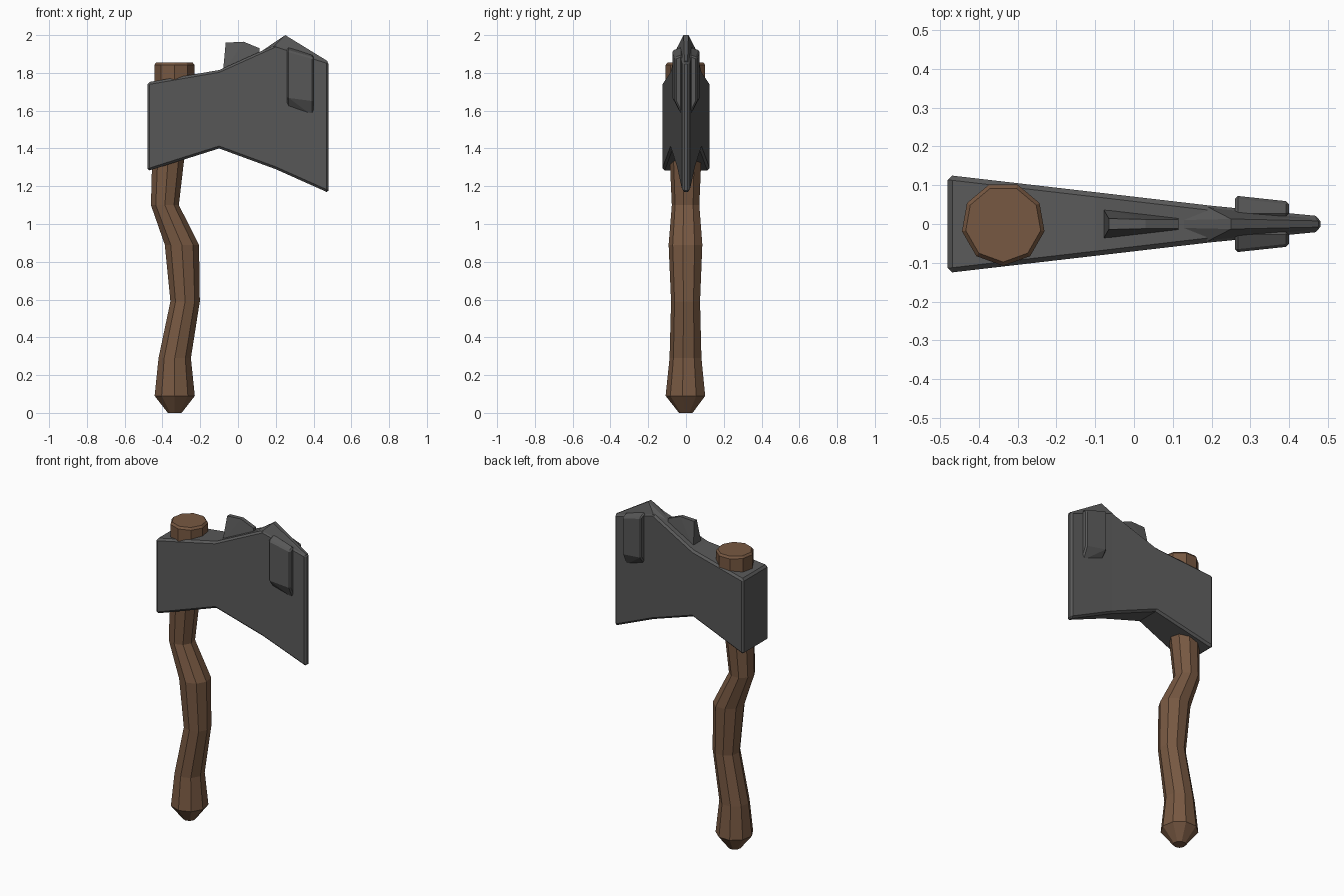
import bpy, bmesh, math

if "Cube" in bpy.data.objects:
    bpy.data.objects.remove(bpy.data.objects["Cube"])


def material(name, rgb):
    m = bpy.data.materials.new(name)
    m.diffuse_color = (*rgb, 1)
    m.use_nodes = True
    m.node_tree.nodes["Principled BSDF"].inputs["Base Color"].default_value = m.diffuse_color
    return m


STEEL = material("dark steel", (0.10, 0.10, 0.10))
WOOD = material("brown wood", (0.185, 0.098, 0.054))


def finish(bm, name, mat, bevel=0):
    bmesh.ops.recalc_face_normals(bm, faces=bm.faces)
    me = bpy.data.meshes.new(name)
    bm.to_mesh(me)
    bm.free()
    ob = bpy.data.objects.new(name, me)
    bpy.context.collection.objects.link(ob)
    me.materials.append(mat)
    if bevel:
        mod = ob.modifiers.new("bevel", 'BEVEL')
        mod.width = bevel
        mod.segments = 1
        mod.limit_method = 'ANGLE'
        mod.angle_limit = math.radians(40)
    return ob


def loft(name, rings, mat, bevel=0):
    bm = bmesh.new()
    loops = [[bm.verts.new(p) for p in r] for r in rings]
    for a, b in zip(loops, loops[1:]):
        n = len(a)
        for i in range(n):
            bm.faces.new((a[i], a[(i + 1) % n], b[(i + 1) % n], b[i]))
    bm.faces.new(loops[0])
    bm.faces.new(loops[-1])
    return finish(bm, name, mat, bevel)


def hull(name, pts, mat, bevel=0):
    bm = bmesh.new()
    for p in pts:
        bm.verts.new(p)
    res = bmesh.ops.convex_hull(bm, input=bm.verts[:])
    loose = [v for v in bm.verts if not v.link_faces]
    bmesh.ops.delete(bm, geom=loose, context='VERTS')
    bmesh.ops.dissolve_limit(bm, angle_limit=0.02, verts=bm.verts[:], edges=bm.edges[:])
    return finish(bm, name, mat, bevel)


def both(pts):
    return [(x, s * y, z) for x, y, z in pts for s in (1, -1)]


# crooked nine-sided handle: centre x, height, radius
path = [(-0.335, 0, 0.037), (-0.335, 0.09, 0.108), (-0.335, 0.29, 0.087),
        (-0.28, 0.59, 0.079), (-0.297, 0.89, 0.092), (-0.387, 1.10, 0.075),
        (-0.37, 1.34, 0.086), (-0.337, 1.70, 0.108), (-0.337, 1.842, 0.108),
        (-0.337, 1.855, 0.098)]
angles = [math.radians(-90 + 40 * k) for k in range(9)]
loft("handle", [[(x + r * math.cos(a), r * math.sin(a), z) for a in angles]
                for x, z, r in path], WOOD)

# tapered axe head: x, half thickness, bottom, top
stations = [(-0.48, 0.126, 1.28, 1.75), (-0.10, 0.082, 1.40, 1.815),
            (0.20, 0.047, 1.29, 1.95), (0.48, 0.020, 1.165, 1.86)]
loft("axe_head", [[(x, -y, b), (x, y, b), (x, y, t), (x, -y, t)]
                  for x, y, b, t in stations], STEEL, 0.012)

# peaked ridge on top of the blade
hull("blade_ridge", both([(0.19, 0.044, 1.94), (0.47, 0.016, 1.85),
                          (0.25, 0.013, 2.0), (0.475, 0.008, 1.862),
                          (0.12, 0.01, 1.912)]), STEEL)

# small fin behind the ridge
hull("top_fin", both([(-0.08, 0.040, 1.80), (0.115, 0.018, 1.88),
                      (-0.065, 0.014, 1.96), (0.03, 0.012, 1.965),
                      (0.115, 0.012, 1.93)]), STEEL)

# raised plate on each side of the blade
for side, s in (("front", -1), ("back", 1)):
    pts = [(0.26, 0.02, 1.60), (0.40, 0.02, 1.57), (0.26, 0.073, 1.67),
           (0.40, 0.058, 1.65), (0.26, 0.073, 1.92), (0.40, 0.058, 1.88),
           (0.26, 0.02, 1.94), (0.40, 0.02, 1.895)]
    hull(side + "_cheek_plate", [(x, s * y, z) for x, y, z in pts], STEEL, 0.008)
